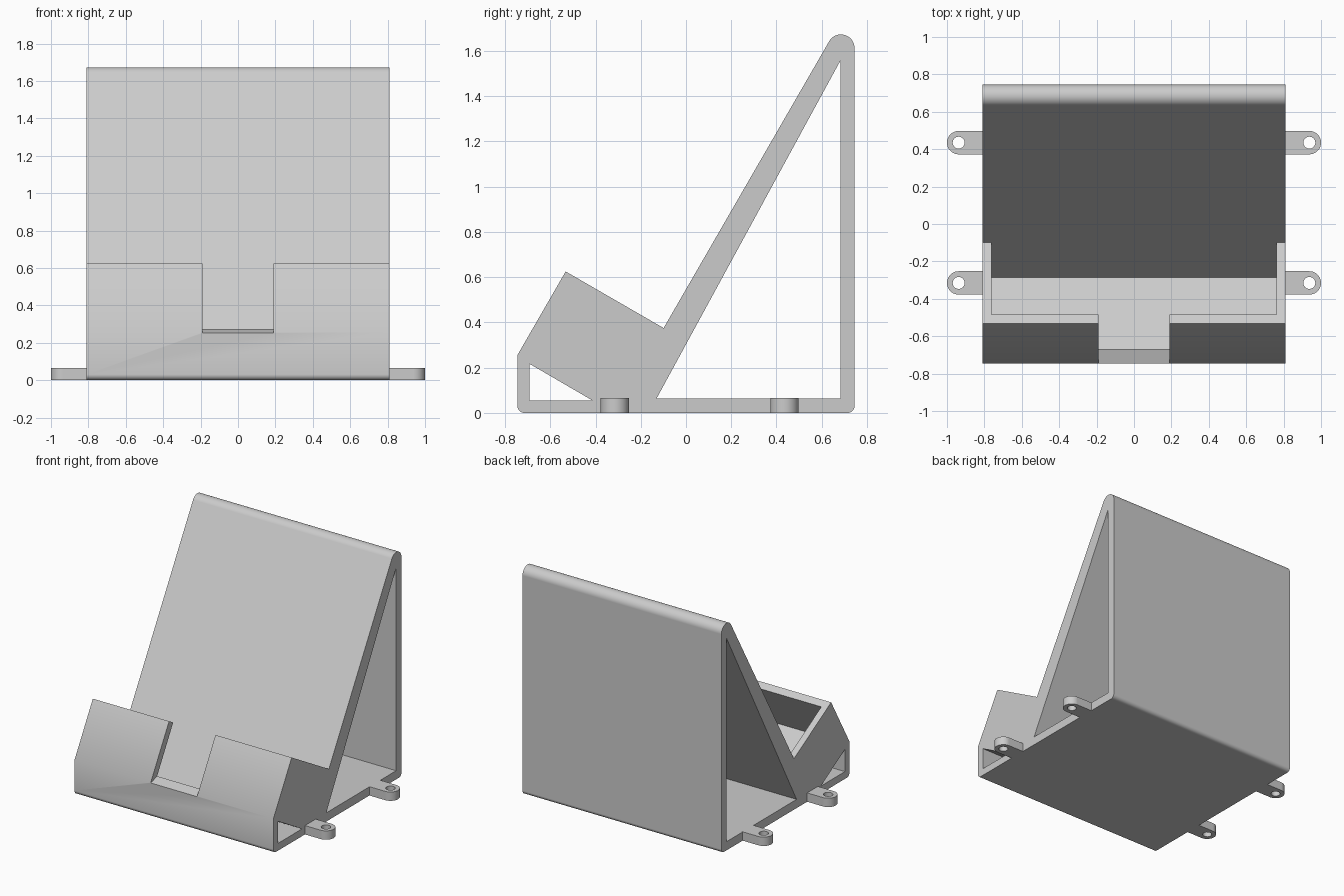
import bpy, bmesh, math
from mathutils import Vector

if "Cube" in bpy.data.objects:
    bpy.data.objects.remove(bpy.data.objects["Cube"], do_unlink=True)

grey = bpy.data.materials.new("light_grey_plastic")
grey.use_nodes = True
colour = (0.6, 0.6, 0.6, 1)
grey.diffuse_color = colour
grey.node_tree.nodes["Principled BSDF"].inputs["Base Color"].default_value = colour


def arc(centre, radius, start, end, steps):
    """Points along an arc, angles in degrees."""
    angles = [math.radians(start + (end - start) * i / steps) for i in range(steps + 1)]
    return [Vector((centre[0] + radius * math.cos(a), centre[1] + radius * math.sin(a))) for a in angles]


def prism(name, points, low, high, axis="x"):
    """Extrude a closed outline: (y, z) along x, or (x, y) along z."""
    def place(p, d):
        return (d, p[0], p[1]) if axis == "x" else (p[0], p[1], d)
    bm = bmesh.new()
    face = bm.faces.new([bm.verts.new(place(p, low)) for p in points])
    new = bmesh.ops.extrude_face_region(bm, geom=[face])["geom"]
    shift = Vector(place((0, 0), high - low))
    bmesh.ops.translate(bm, vec=shift, verts=[v for v in new if isinstance(v, bmesh.types.BMVert)])
    bmesh.ops.recalc_face_normals(bm, faces=bm.faces)
    mesh = bpy.data.meshes.new(name)
    bm.to_mesh(mesh)
    bm.free()
    mesh.materials.append(grey)
    obj = bpy.data.objects.new(name, mesh)
    bpy.context.collection.objects.link(obj)
    return obj


def activate(obj):
    bpy.ops.object.select_all(action="DESELECT")
    obj.select_set(True)
    bpy.context.view_layer.objects.active = obj


def cut(obj, cutter):
    activate(obj)
    mod = obj.modifiers.new("cut", "BOOLEAN")
    mod.operation = "DIFFERENCE"
    mod.solver = "EXACT"
    mod.object = cutter
    bpy.ops.object.modifier_apply(modifier=mod.name)
    bpy.data.objects.remove(cutter, do_unlink=True)


def finish(obj):
    activate(obj)
    bpy.ops.object.shade_smooth_by_angle(angle=math.radians(30))
    mod = obj.modifiers.new("flat_weighting", "WEIGHTED_NORMAL")
    mod.keep_sharp = True


HALF_WIDTH, DEPTH = 0.81, 0.745

# Directions along and out of the leaning back rest
up = Vector((0.5, math.sqrt(0.75)))
out = Vector((-math.sqrt(0.75), 0.5))
crest = arc((0.685, 1.613), 0.06, 0, 150, 20)
seat = crest[-1] - up * 1.464          # where side walls meet the back rest
lip_top = seat + out * 0.5
lip_inner = seat + out * 0.445
floor_back = seat - up * 0.374
floor_front = lip_inner - up * 0.374

# Main body: side outline swept across the width
outline = arc((-DEPTH + 0.03, 0.03), 0.03, 180, 270, 8)
outline += arc((DEPTH - 0.03, 0.03), 0.03, 270, 360, 8)
outline += crest + [seat, lip_top, Vector((-DEPTH, 0.256))]
body = prism("stand_body", outline, -HALF_WIDTH, HALF_WIDTH)

# Triangular openings through the whole width
cut(body, prism("rear_opening", [(-0.13, 0.064), (0.683, 0.064), (0.683, 1.558)], -1, 1))
cut(body, prism("front_opening", [(-0.692, 0.054), (-0.412, 0.054), (-0.692, 0.217)], -1, 1))

# Tray pocket between the side walls
pocket = [floor_back, seat, seat + out * 0.1 + up * 0.2, lip_inner + up * 0.2, floor_front]
cut(body, prism("tray_pocket", pocket, -0.763, 0.763))

# Central notch through the front lip
notch = [floor_front, floor_front + Vector((-0.148, -0.044)), (-0.82, 0.8), (-0.3, 0.8), (-0.3, 0.7)]
cut(body, prism("lip_notch", notch, -0.189, 0.189))
finish(body)

# Four screw tabs with round ends
for side, label in ((1, "left"), (-1, "right")):
    for y, row in ((0.435, "rear"), (-0.315, "front")):
        shape = [(0.805, y - 0.0625)] + arc((0.9375, y), 0.0625, -90, 90, 20) + [(0.805, y + 0.0625)]
        hole = arc((0.9375, y), 0.032, 0, 345, 23)
        tab = prism(f"{row}_{label}_screw_tab", [(side * p[0], p[1]) for p in shape], 0, 0.065, "z")
        cut(tab, prism("screw_hole", [(side * p[0], p[1]) for p in hole], -0.1, 0.2, "z"))
        finish(tab)
